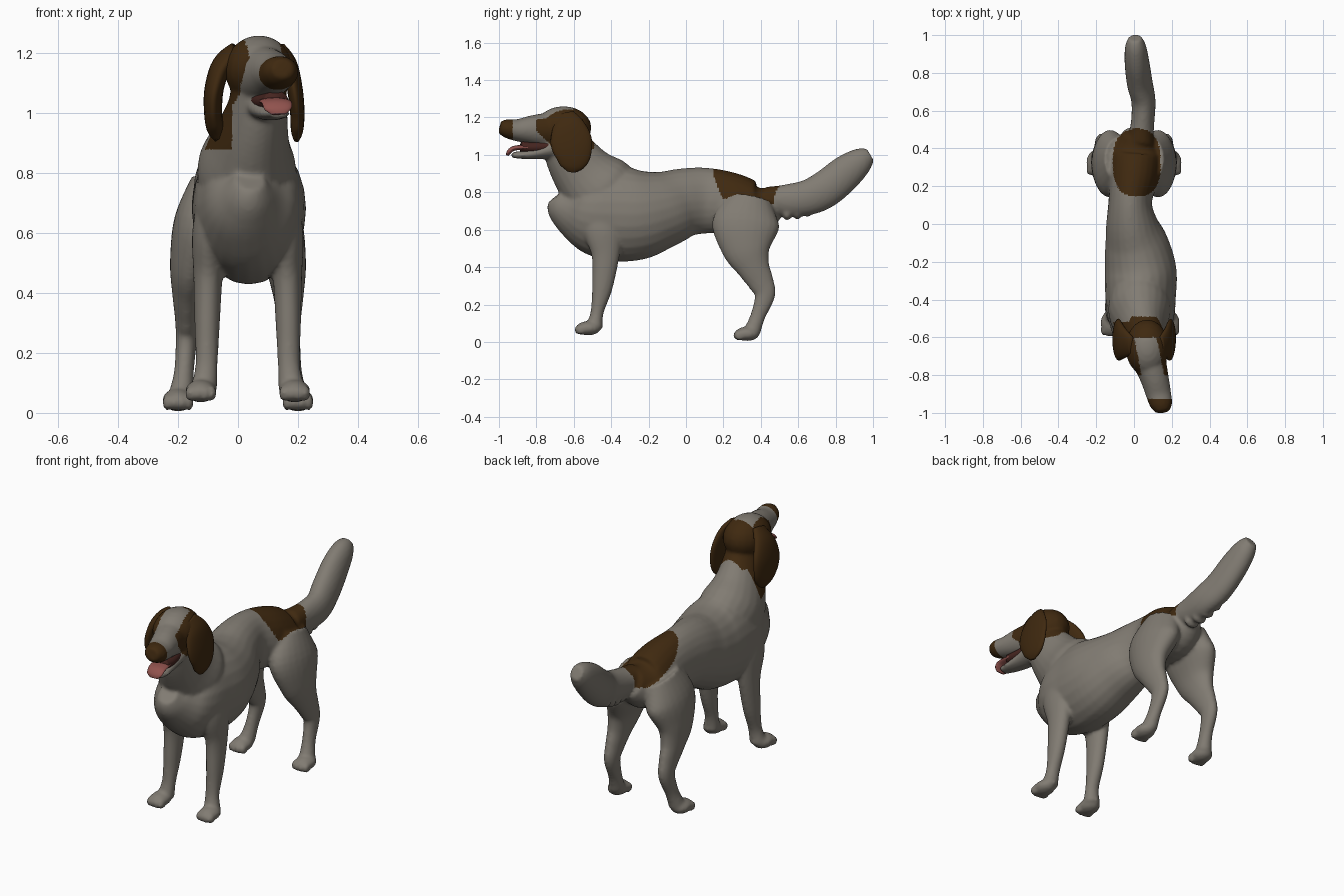
import bpy, bmesh, math
from mathutils import Vector, Matrix

cube = bpy.data.objects.get("Cube")
if cube:
    bpy.data.objects.remove(cube, do_unlink=True)


def material(name, rgb):
    mat = bpy.data.materials.new(name)
    mat.use_nodes = True
    mat.diffuse_color = (*rgb, 1)
    bsdf = mat.node_tree.nodes["Principled BSDF"]
    bsdf.inputs["Base Color"].default_value = (*rgb, 1)
    bsdf.inputs["Roughness"].default_value = 0.8
    return mat


COAT = material("pale coat", (0.22, 0.2, 0.17))
BROWN = material("brown fur", (0.05, 0.022, 0.005))
TONGUE = material("tongue pink", (0.28, 0.085, 0.075))
MOUTH = material("dark mouth", (0.06, 0.018, 0.014))


def spline(points, steps=5):
    """Smooth the control rings with a Catmull-Rom curve."""
    pts = [Vector(p) for p in points]
    pts = [pts[0]] + pts + [pts[-1]]
    out = []
    for a, b, c, d in zip(pts, pts[1:], pts[2:], pts[3:]):
        for i in range(steps):
            t = i / steps
            out.append(b + (c - a) * (t / 2)
                       + (a * 2 - b * 5 + c * 4 - d) * (t * t / 2)
                       + (b * 3 - a - c * 3 + d) * (t ** 3 / 2))
    return out + [pts[-1]]


def loft(bm, points, sides=24):
    """Elliptical tube; every ring is x, y, z, half width, half depth."""
    rings = spline(points)
    centres = [Vector(r[:3]) for r in rings]
    loops = []
    for i, r in enumerate(rings):
        tangent = centres[min(i + 1, len(rings) - 1)] - centres[max(i - 1, 0)]
        tangent.normalize()
        side = Vector((1, 0, 0))
        side = (side - tangent * side.dot(tangent)).normalized()
        up = tangent.cross(side)
        loop = []
        for k in range(sides):
            a = math.tau * k / sides
            loop.append(bm.verts.new(centres[i] + side * (math.cos(a) * r[3])
                                     + up * (math.sin(a) * r[4])))
        loops.append(loop)
    for lo, hi in zip(loops, loops[1:]):
        for k in range(sides):
            n = (k + 1) % sides
            bm.faces.new((lo[k], lo[n], hi[n], hi[k]))
    bm.faces.new(loops[0])
    bm.faces.new(loops[-1])


def blob(bm, centre, size):
    bmesh.ops.create_uvsphere(
        bm, u_segments=20, v_segments=12, radius=1,
        matrix=Matrix.Translation(centre) @ Matrix.Diagonal((*size, 1)))


def finish(bm, name, mat):
    bmesh.ops.recalc_face_normals(bm, faces=bm.faces[:])
    mesh = bpy.data.meshes.new(name)
    bm.to_mesh(mesh)
    bm.free()
    mesh.shade_smooth()
    mesh.materials.append(mat)
    obj = bpy.data.objects.new(name, mesh)
    bpy.context.scene.collection.objects.link(obj)
    return obj


def part(name, points, mat):
    bm = bmesh.new()
    loft(bm, points)
    return finish(bm, name, mat)


bm = bmesh.new()

# Torso, chest to rump
loft(bm, [(.04, -.69, .78, .05, .06), (.035, -.655, .74, .09, .11),
          (.03, -.59, .71, .14, .165), (.035, -.5, .69, .175, .225),
          (.035, -.38, .685, .187, .255), (.035, -.25, .683, .19, .243),
          (.015, -.12, .71, .172, .206), (-.012, 0, .747, .138, .183),
          (-.02, .12, .755, .115, .175), (0, .25, .74, .13, .162),
          (.01, .38, .71, .13, .137), (.02, .48, .75, .075, .08)])

# Neck
loft(bm, [(.03, -.36, .74, .15, .19), (.03, -.465, .815, .165, .2),
          (.045, -.555, .91, .128, .165), (.065, -.625, 1.02, .1, .137),
          (.07, -.66, 1.12, .09, .11)])

# Skull, muzzle and lower jaw
blob(bm, (.07, -.655, 1.145), (.115, .15, .115))
loft(bm, [(.08, -.72, 1.13, .09, .1), (.11, -.82, 1.133, .075, .08),
          (.13, -.9, 1.132, .067, .06), (.145, -.96, 1.142, .058, .05),
          (.15, -.995, 1.15, .035, .034)])
loft(bm, [(.085, -.69, 1.04, .08, .06), (.105, -.79, 1.012, .06, .036),
          (.125, -.87, 1, .048, .022), (.137, -.93, 1, .032, .016)])

# Tail with feathered underside
loft(bm, [(.03, .42, .77, .07, .06), (.045, .53, .757, .062, .085),
          (.05, .65, .772, .064, .095), (.03, .75, .82, .068, .1),
          (.015, .86, .91, .065, .093), (.008, .94, .972, .055, .07),
          (.005, .985, 1, .035, .04)])
for i in range(7):
    y = .54 + .055 * i
    blob(bm, (.05 - .12 * (y - .54), y, .685 + 1.5 * (y - .54) ** 2),
         (.045, .025, .035))


def paw(x, y, z, length):
    blob(bm, (x, y, z), (.053, length, .038))
    for k in (-1.5, -.5, .5, 1.5):
        blob(bm, (x + k * .024, y - length * (.72 - .1 * abs(k)), z - .008),
             (.016, .03, .027))


# Front legs
for x0, spread in ((.165, 1), (-.1, -1)):
    loft(bm, [(x0 - spread * .03, -.43, .74, .06, .13),
              (x0 - spread * .005, -.44, .6, .058, .11),
              (x0, -.43, .46, .049, .075), (x0 + spread * .003, -.448, .29, .042, .055),
              (x0 + spread * .005, -.475, .16, .037, .035),
              (x0 + spread * .014, -.49, .08, .045, .045)])
    paw(x0 + spread * .024, -.523, .073, .067)

# Hind legs
for s in (1, -1):
    loft(bm, [(s * .08, .34, .76, .08, .12), (s * .125, .32, .63, .09, .18),
              (s * .158, .325, .5, .07, .135), (s * .168, .36, .4, .052, .09),
              (s * .17, .4, .32, .041, .07), (s * .172, .422, .25, .036, .055),
              (s * .18, .385, .14, .033, .04), (s * .19, .355, .06, .042, .045)])
    paw(s * .2, .326, .043, .067)

# Fuse the parts into one skin
body = finish(bm, "body", COAT)
remesh = body.modifiers.new("fuse", "REMESH")
remesh.mode = "VOXEL"
remesh.voxel_size = .0095
soften = body.modifiers.new("soften", "SMOOTH")
soften.factor = .5
soften.iterations = 5
graph = bpy.context.evaluated_depsgraph_get()
skin = bpy.data.meshes.new_from_object(body.evaluated_get(graph))
body.modifiers.clear()
body.data = skin
skin.materials.clear()
skin.materials.append(COAT)
skin.materials.append(BROWN)
skin.shade_smooth()


def is_brown(x, y, z):
    nose = y < -.925 and z > 1.08
    blaze = abs(x - .08 - .2 * (-.7 - y)) < .06 and y < -.6 and z > 1.1
    hood = -.8 + max(0, 1.13 - z) < y < -.49 and z > 1.03 and not blaze
    cheek = x < -.02 and -.7 < y < -.52 and z > .88
    saddle = (abs((x - .015) / .127) ** 2.5 + abs((y - .325) / .18) ** 2.5 < 1
              and z > .74)
    return nose or hood or cheek or saddle


for face in skin.polygons:
    face.material_index = int(is_brown(*face.center))

# Hanging ears
part("left_ear", [(.14, -.645, 1.215, .02, .05), (.172, -.63, 1.16, .026, .085),
                  (.19, -.615, 1.08, .026, .11), (.198, -.605, 1, .024, .098),
                  (.197, -.61, .94, .02, .066), (.195, -.615, .908, .008, .02)], BROWN)
part("right_ear", [(-.01, -.645, 1.215, .02, .05), (-.055, -.63, 1.16, .032, .085),
                   (-.08, -.615, 1.08, .032, .11), (-.083, -.605, 1, .03, .1),
                   (-.075, -.605, .945, .028, .068), (-.068, -.61, .91, .01, .02)], BROWN)

# Mouth lining and tongue
part("mouth_lining", [(.095, -.74, 1.045, .06, .04), (.115, -.82, 1.04, .052, .034),
                      (.128, -.88, 1.045, .04, .03)], MOUTH)
part("tongue", [(.11, -.78, 1.035, .04, .014), (.12, -.86, 1.04, .05, .013),
                (.13, -.92, 1.035, .05, .013), (.134, -.947, 1.015, .045, .012),
                (.135, -.955, .997, .025, .007)], TONGUE)
